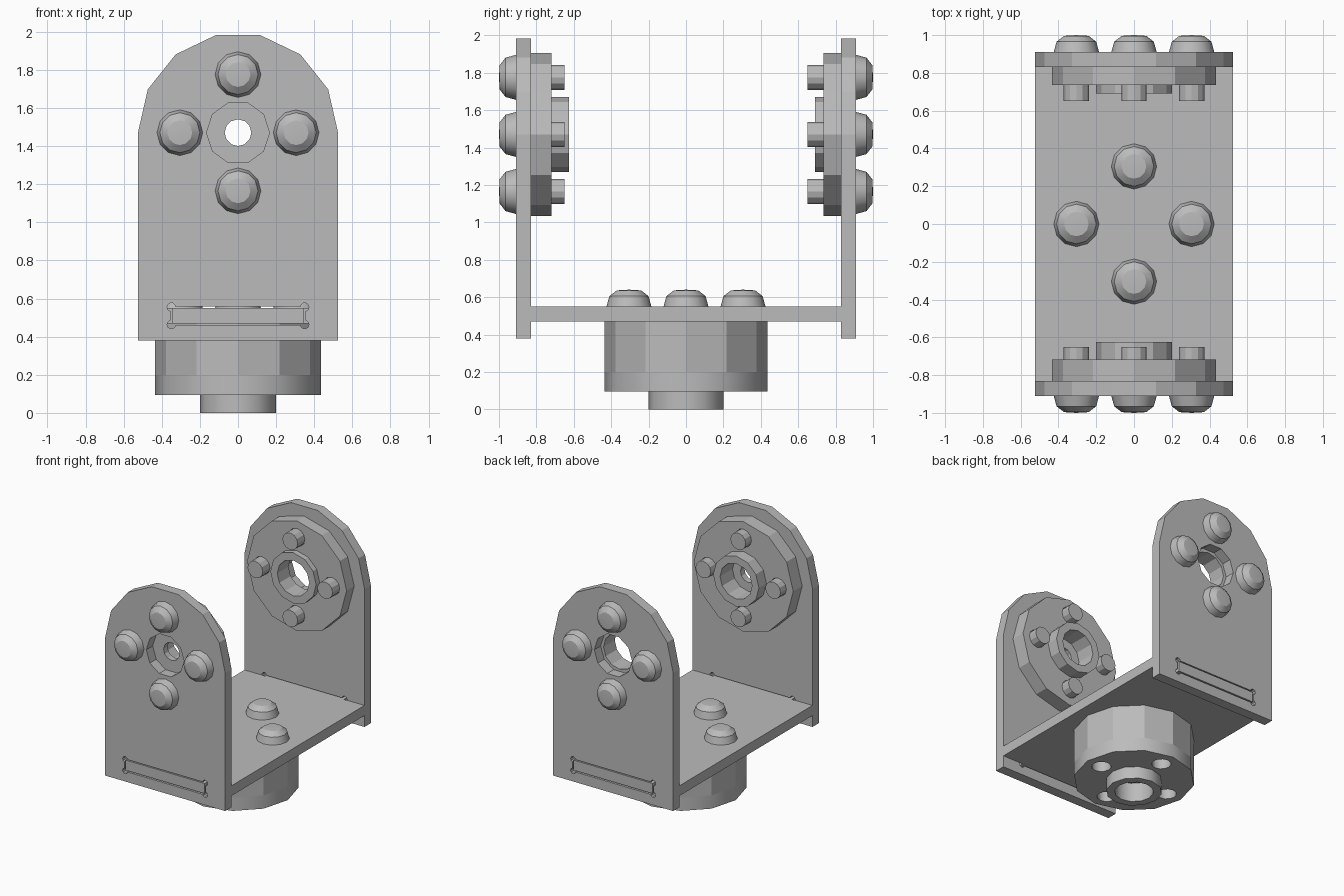
import bpy, bmesh, math
from mathutils import Matrix, Vector

cube = bpy.data.objects.get("Cube")
if cube:
    bpy.data.objects.remove(cube, do_unlink=True)

grey = bpy.data.materials.new("plain_grey")
grey.use_nodes = True
grey.diffuse_color = (0.5, 0.5, 0.5, 1)
grey.node_tree.nodes["Principled BSDF"].inputs["Base Color"].default_value = (0.5, 0.5, 0.5, 1)


def finish(name, bm, matrix=Matrix(), smooth=False):
    bmesh.ops.remove_doubles(bm, verts=bm.verts, dist=1e-5)
    bmesh.ops.recalc_face_normals(bm, faces=bm.faces)
    bm.transform(matrix)
    mesh = bpy.data.meshes.new(name)
    bm.to_mesh(mesh)
    bm.free()
    mesh.materials.append(grey)
    obj = bpy.data.objects.new(name, mesh)
    bpy.context.collection.objects.link(obj)
    if smooth:
        activate(obj)
        bpy.ops.object.shade_smooth_by_angle(angle=math.radians(32))
    return obj


def activate(obj):
    bpy.ops.object.select_all(action='DESELECT')
    obj.select_set(True)
    bpy.context.view_layer.objects.active = obj


def lathe(name, profile, matrix=Matrix(), sides=12, closed=False, smooth=False):
    """Spin (radius, height) points around local z."""
    bm = bmesh.new()
    rings = []
    for k in range(sides):
        a = math.tau * k / sides
        rings.append([bm.verts.new((r * math.cos(a), r * math.sin(a), z)) for r, z in profile])
    count = len(profile)
    for k in range(sides):
        a, b = rings[k], rings[(k + 1) % sides]
        for i in range(count if closed else count - 1):
            j = (i + 1) % count
            quad = [a[i], b[i], b[j], a[j]]
            if profile[i][0] == 0:
                quad.remove(b[i])
            elif profile[j][0] == 0:
                quad.remove(b[j])
            bm.faces.new(quad)
    return finish(name, bm, matrix, smooth)


def rod(name, radius, z0, z1, matrix=Matrix(), sides=12):
    return lathe(name, [(0, z0), (radius, z0), (radius, z1), (0, z1)], matrix, sides)


def slab(name, outline, depth, matrix=Matrix()):
    """Extrude an outline upwards along local z."""
    bm = bmesh.new()
    face = bm.faces.new([bm.verts.new((x, y, 0)) for x, y in outline])
    top = bmesh.ops.extrude_face_region(bm, geom=[face])["geom"]
    bmesh.ops.translate(bm, vec=(0, 0, depth),
                        verts=[v for v in top if isinstance(v, bmesh.types.BMVert)])
    return finish(name, bm, matrix)


def cut(obj, cutters):
    for cutter in cutters:
        cutter.hide_render = True
        activate(obj)
        mod = obj.modifiers.new("cut", 'BOOLEAN')
        mod.operation = 'DIFFERENCE'
        mod.solver = 'EXACT'
        mod.object = cutter
        bpy.ops.object.modifier_apply(modifier=mod.name)
        bpy.data.objects.remove(cutter, do_unlink=True)


def frame(location, degrees):
    return Matrix.Translation(location) @ Matrix.Rotation(math.radians(degrees), 4, 'X')


def shift(x=0, y=0, z=0):
    return Matrix.Translation((x, y, z))


BOLTS = [(0.305, 0), (-0.305, 0), (0, 0.305), (0, -0.305)]
AXIS_Z = 1.47


def bolt_set(prefix, m):
    """Four domed bolts; local z points from the head into the plate."""
    for i, (x, y) in enumerate(BOLTS):
        at = m @ shift(x, y)
        lathe(f"{prefix}_bolt_head_{i + 1}",
              [(0, -0.09), (0.065, -0.086), (0.105, -0.055), (0.12, 0), (0, 0)], at, smooth=True)
        rod(f"{prefix}_bolt_shaft_{i + 1}", 0.067, 0, 0.26, at)


def bolt_holes(m, z0, z1):
    return [rod("cutter", 0.07, z0, z1, m @ shift(x, y)) for x, y in BOLTS]


def horn(name, m, disc, tip, neck=None, smooth=False):
    """Flanged disc with a bored hub, and a narrow neck if asked for."""
    profile = [(0.435, 0), (0.435, disc), (0.2, disc), (0.2, tip), (0.14, tip)]
    if neck:
        profile += [(0.14, 0.05), (neck, 0.05), (neck, 0)]
    else:
        profile += [(0.14, 0)]
    obj = lathe(name, profile, m, closed=True)
    cut(obj, bolt_holes(m, -0.05, disc + 0.05))
    if smooth:
        activate(obj)
        bpy.ops.object.shade_smooth_by_angle(angle=math.radians(32))


# Upright side plates with rounded tops, bearing hole and dog-bone slot
arc = [(0.525 * math.cos(math.pi * k / 7), AXIS_Z + 0.525 * math.sin(math.pi * k / 7))
       for k in range(8)]
plate_outline = [(-0.525, 0.38), (0.525, 0.38)] + arc
for prefix, y in (("front", -0.83), ("back", 0.91)):
    upright = frame((0, y, 0), 90)
    plate = slab(f"{prefix}_plate", plate_outline, 0.08, upright)
    cutters = [rod("cutter", 0.165, -0.05, 0.13, upright @ shift(0, AXIS_Z), 10),
               slab("cutter", [(-0.355, 0.46), (0.355, 0.46), (0.355, 0.558), (-0.355, 0.558)],
                    0.18, upright @ shift(z=-0.05))]
    cutters += [rod("cutter", 0.022, -0.05, 0.13, upright @ shift(x, z), 10)
                for x in (-0.35, 0.35) for z in (0.463, 0.555)]
    cut(plate, cutters)

# Base plate with a tab at each end
half = [(0.345, -0.91), (0.345, -0.83), (0.525, -0.83),
        (0.525, 0.83), (0.345, 0.83), (0.345, 0.91)]
slab("base_plate", half + [(-x, y) for x, y in reversed(half)], 0.08, shift(z=0.47))

# Front, back and lower mounts
front = frame((0, -0.91, AXIS_Z), -90)
back = frame((0, 0.91, AXIS_Z), 90)
lower = frame((0, 0, 0.55), 180)
for prefix, m in (("front", front), ("back", back), ("lower", lower)):
    bolt_set(prefix, m)
horn("front_horn", front @ shift(z=0.08), 0.112, 0.205, neck=0.07)
horn("back_bearing", back @ shift(z=0.08), 0.095, 0.14)
horn("lower_horn", lower @ shift(z=0.35), 0.105, 0.2, neck=0.07, smooth=True)

# Spacer between the base plate and the lower horn
spacer = lathe("spacer", [(0.435, 0.08), (0.435, 0.35), (0.165, 0.35), (0.165, 0.08)],
               lower, closed=True)
cut(spacer, bolt_holes(lower, 0.04, 0.4))
